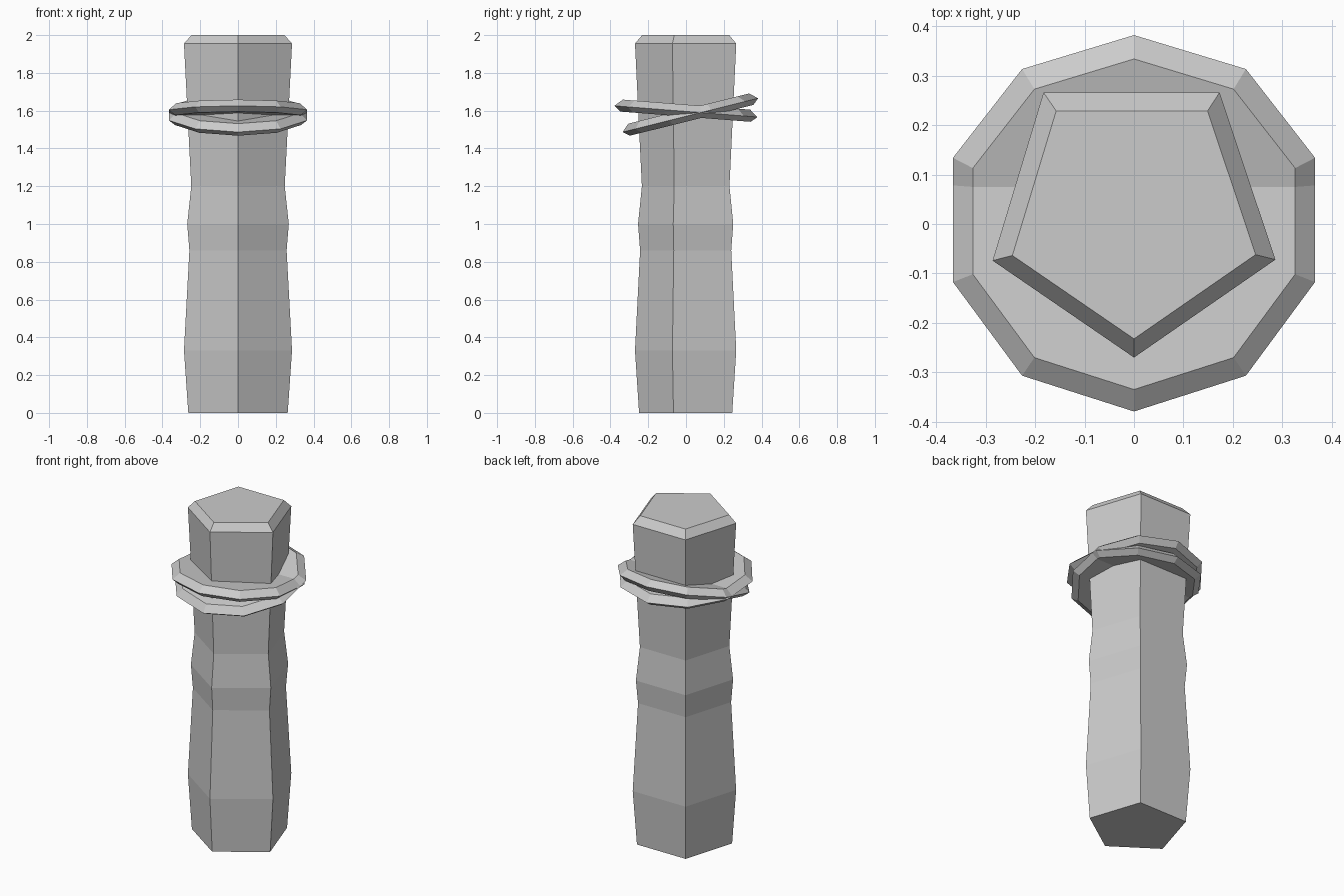
import bpy, math
from mathutils import Matrix

if "Cube" in bpy.data.objects:
    bpy.data.objects.remove(bpy.data.objects["Cube"])


def loft(name, section, levels, matrix=Matrix()):
    """Stack scaled copies of a cross-section; levels = (scale, z)."""
    n = len(section)
    verts = [matrix @ Matrix.Diagonal((s, s, 1, 1)) @ Matrix.Translation((x, y, z)).to_translation()
             for s, z in levels for x, y in section]
    faces = [(r * n + i, r * n + (i + 1) % n, (r + 1) * n + (i + 1) % n, (r + 1) * n + i)
             for r in range(len(levels) - 1) for i in range(n)]
    faces.append(tuple(reversed(range(n))))
    faces.append(tuple(range((len(levels) - 1) * n, len(levels) * n)))
    mesh = bpy.data.meshes.new(name)
    mesh.from_pydata(verts, [], faces)
    obj = bpy.data.objects.new(name, mesh)
    bpy.context.collection.objects.link(obj)
    return obj


# Five-sided wooden post with a wavy profile and chamfered top
pentagon = [(0, -0.27), (0.286, -0.072), (0.173, 0.266), (-0.183, 0.266), (-0.286, -0.074)]
loft("post", pentagon, [(0.92, 0), (1.0, 0.33), (0.90, 0.86), (0.94, 1.0),
                        (0.865, 1.2), (0.91, 1.45), (1.0, 1.955), (0.86, 2.0)])

# Two tilted ten-sided bands crossing each other near the top
band_levels = [(0.91, -0.032), (1.0, -0.004), (0.89, 0.032)]


def band(name, radius_y, y, z, tilt):
    decagon = [(0.385 * math.sin(i * math.pi / 5), -radius_y * math.cos(i * math.pi / 5))
               for i in range(10)]
    loft(name, decagon, band_levels,
         Matrix.Translation((0, y, z)) @ Matrix.Rotation(math.radians(tilt), 4, 'X'))


band("upper_band", 0.38, 0, 1.60, -4.5)
band("lower_band", 0.37, 0.022, 1.58, 14)
